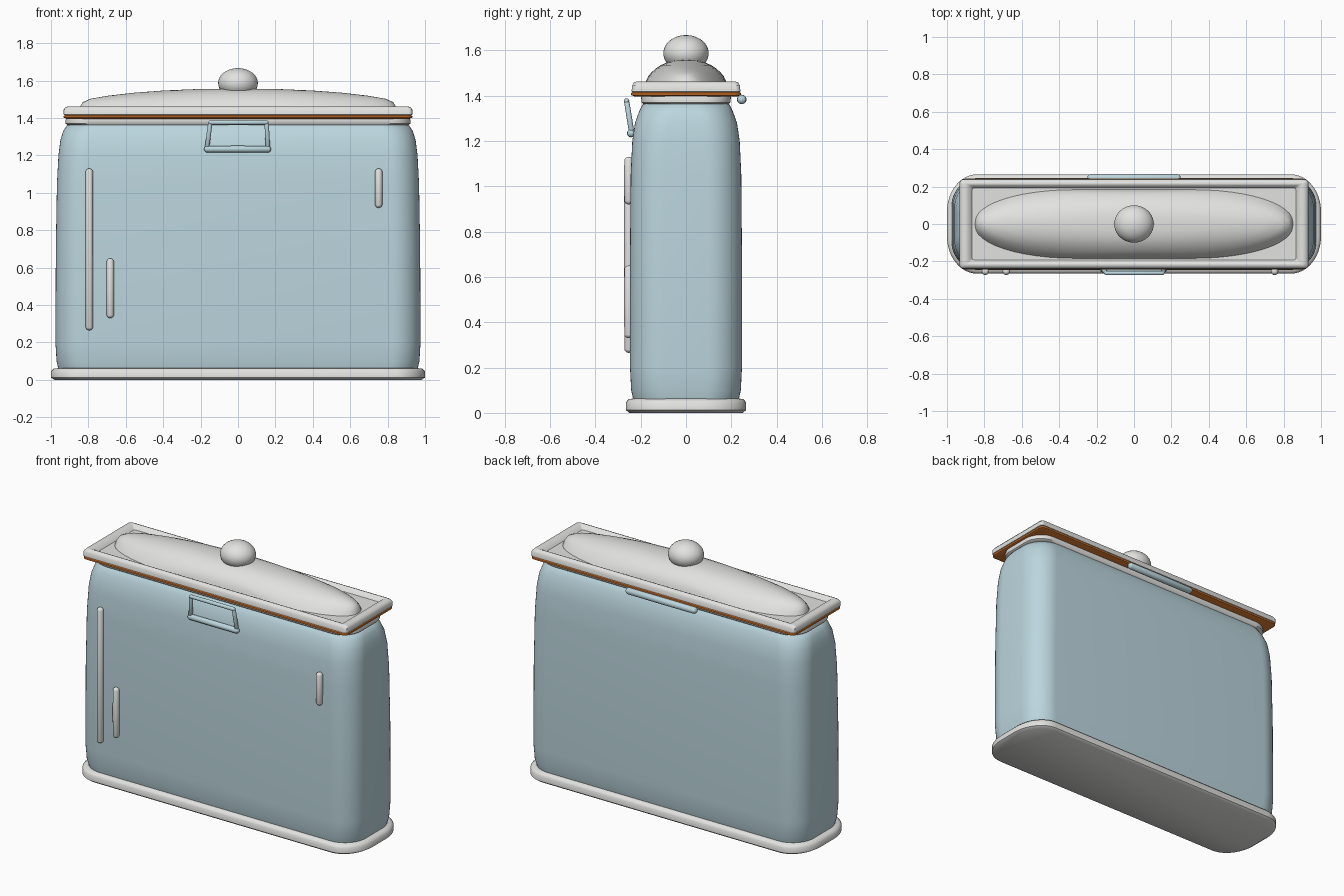
import bpy, bmesh, math
from mathutils import Vector

cube = bpy.data.objects.get("Cube")
if cube:
    bpy.data.objects.remove(cube, do_unlink=True)


def material(name, rgb):
    m = bpy.data.materials.new(name)
    m.use_nodes = True
    m.diffuse_color = (*rgb, 1)
    bsdf = m.node_tree.nodes["Principled BSDF"]
    bsdf.inputs["Base Color"].default_value = (*rgb, 1)
    bsdf.inputs["Roughness"].default_value = 0.6
    return m


WHITE = material("off white", (0.76, 0.76, 0.75))
BLUE = material("pale blue", (0.50, 0.67, 0.73))
ORANGE = material("orange seal", (0.72, 0.2, 0.03))


def finish(name, bm, mat, angle=40):
    bmesh.ops.recalc_face_normals(bm, faces=bm.faces)
    mesh = bpy.data.meshes.new(name)
    bm.to_mesh(mesh)
    bm.free()
    mesh.materials.append(mat)
    obj = bpy.data.objects.new(name, mesh)
    bpy.context.collection.objects.link(obj)
    bpy.ops.object.select_all(action="DESELECT")
    obj.select_set(True)
    bpy.context.view_layer.objects.active = obj
    bpy.ops.object.shade_smooth_by_angle(angle=math.radians(angle))
    return obj


def outline(hx, hy, rx, ry, steps=12):
    """Rectangle with elliptical corners, counter-clockwise."""
    pts = []
    for q, (sx, sy) in enumerate(((1, 1), (-1, 1), (-1, -1), (1, -1))):
        for i in range(steps + 1):
            a = (q + i / steps) * math.pi / 2
            pts.append((sx * (hx - rx) + rx * math.cos(a),
                        sy * (hy - ry) + ry * math.sin(a)))
    return pts


def loft(name, mat, sections, angle=40):
    """Stack of outlines, each (z, half x, half y, corner x, corner y)."""
    bm = bmesh.new()
    rings = [[bm.verts.new((x, y, z)) for x, y in outline(hx, hy, rx, ry)]
             for z, hx, hy, rx, ry in sections]
    for low, high in zip(rings, rings[1:]):
        for i in range(len(low)):
            j = (i + 1) % len(low)
            bm.faces.new((low[i], low[j], high[j], high[i]))
    bm.faces.new(rings[0][::-1])
    bm.faces.new(rings[-1])
    bmesh.ops.remove_doubles(bm, verts=bm.verts, dist=1e-5)
    return finish(name, bm, mat, angle)


def rod(name, mat, start, end, radius):
    """Round-ended bar between two points: a stretched sphere."""
    a, b = Vector(start), Vector(end)
    axis = (b - a).normalized()
    bm = bmesh.new()
    bmesh.ops.create_uvsphere(bm, u_segments=20, v_segments=12, radius=radius)
    half = (b - a).length / 2 - radius
    turn = axis.to_track_quat("Z", "Y")
    for v in bm.verts:
        if abs(v.co.z) > 1e-5:
            v.co.z += math.copysign(half, v.co.z)
        v.co = turn @ v.co + (a + b) / 2
    return finish(name, bm, mat)


# Base foot
loft("base", WHITE, [
    (0.0, 0.98, 0.25, 0.15, 0.18), (0.012, 1.0, 0.265, 0.16, 0.2),
    (0.045, 1.0, 0.265, 0.16, 0.2), (0.06, 0.985, 0.255, 0.15, 0.19),
    (0.064, 0.95, 0.23, 0.14, 0.18)], 50)

# Container body with a drawn-in shoulder
loft("body", BLUE, [(z, hx, hy, 0.15, 0.15) for z, hx, hy in (
    (0.055, 0.96, 0.232), (0.1, 0.97, 0.242), (0.2, 0.976, 0.247),
    (0.7, 0.974, 0.247), (1.05, 0.968, 0.244), (1.2, 0.96, 0.237),
    (1.28, 0.95, 0.225), (1.33, 0.935, 0.207), (1.36, 0.915, 0.192),
    (1.37, 0.89, 0.18))], 60)

# Neck and orange seal below the lid
loft("neck", WHITE, [
    (1.362, 0.912, 0.188, 0.12, 0.12), (1.37, 0.922, 0.196, 0.12, 0.12),
    (1.39, 0.922, 0.198, 0.12, 0.12), (1.41, 0.915, 0.195, 0.12, 0.12)])
loft("seal", ORANGE, [
    (1.396, 0.915, 0.225, 0.03, 0.03), (1.402, 0.932, 0.242, 0.03, 0.03),
    (1.412, 0.932, 0.242, 0.03, 0.03), (1.418, 0.92, 0.23, 0.03, 0.03)])

# Lid plate with a raised rim and shallow recess
loft("lid_plate", WHITE, [
    (1.413, 0.915, 0.225, 0.02, 0.02), (1.418, 0.932, 0.24, 0.02, 0.02),
    (1.445, 0.932, 0.238, 0.02, 0.02), (1.458, 0.922, 0.23, 0.02, 0.02),
    (1.463, 0.905, 0.217, 0.01, 0.01), (1.46, 0.885, 0.207, 0.01, 0.01),
    (1.437, 0.865, 0.192, 0.01, 0.01)])

# Long domed top
loft("lid_dome", WHITE, [
    (1.43, 0.85, 0.185, 0.5, 0.17), (1.46, 0.845, 0.178, 0.62, 0.17),
    (1.485, 0.83, 0.167, 0.75, 0.167), (1.503, 0.79, 0.152, 0.78, 0.152),
    (1.52, 0.69, 0.133, 0.69, 0.133), (1.535, 0.56, 0.11, 0.56, 0.11),
    (1.547, 0.4, 0.084, 0.4, 0.084), (1.554, 0.24, 0.055, 0.24, 0.055),
    (1.557, 0.08, 0.02, 0.08, 0.02)], 60)

# Knob
bm = bmesh.new()
bmesh.ops.create_uvsphere(bm, u_segments=40, v_segments=24, radius=1)
for v in bm.verts:
    v.co = (v.co.x * 0.106, v.co.y * 0.1, 1.587 + v.co.z * 0.08)
finish("knob", bm, WHITE)

# Upright trim bars on the front
for name, x, low, high in (("long_trim_bar", -0.795, 0.265, 1.13),
                           ("short_trim_bar", -0.683, 0.33, 0.65),
                           ("upper_trim_bar", 0.752, 0.92, 1.13)):
    rod(name, WHITE, (x, -0.253, low), (x, -0.253, high), 0.02)

# Front latch: wire frame over a wider foot bar
top_l, top_r = (-0.148, -0.262, 1.376), (0.153, -0.262, 1.376)
low_l, low_r = (-0.166, -0.24, 1.238), (0.16, -0.24, 1.238)
rod("latch_top", BLUE, (-0.158, -0.262, 1.376), (0.163, -0.262, 1.376), 0.012)
rod("latch_side_right", BLUE, low_l, top_l, 0.012)
rod("latch_side_left", BLUE, low_r, top_r, 0.012)
rod("latch_foot", BLUE, (-0.182, -0.242, 1.234), (0.177, -0.242, 1.234), 0.018)

# Back hinge bar
rod("hinge_bar", BLUE, (-0.25, 0.246, 1.383), (0.25, 0.246, 1.383), 0.021)
